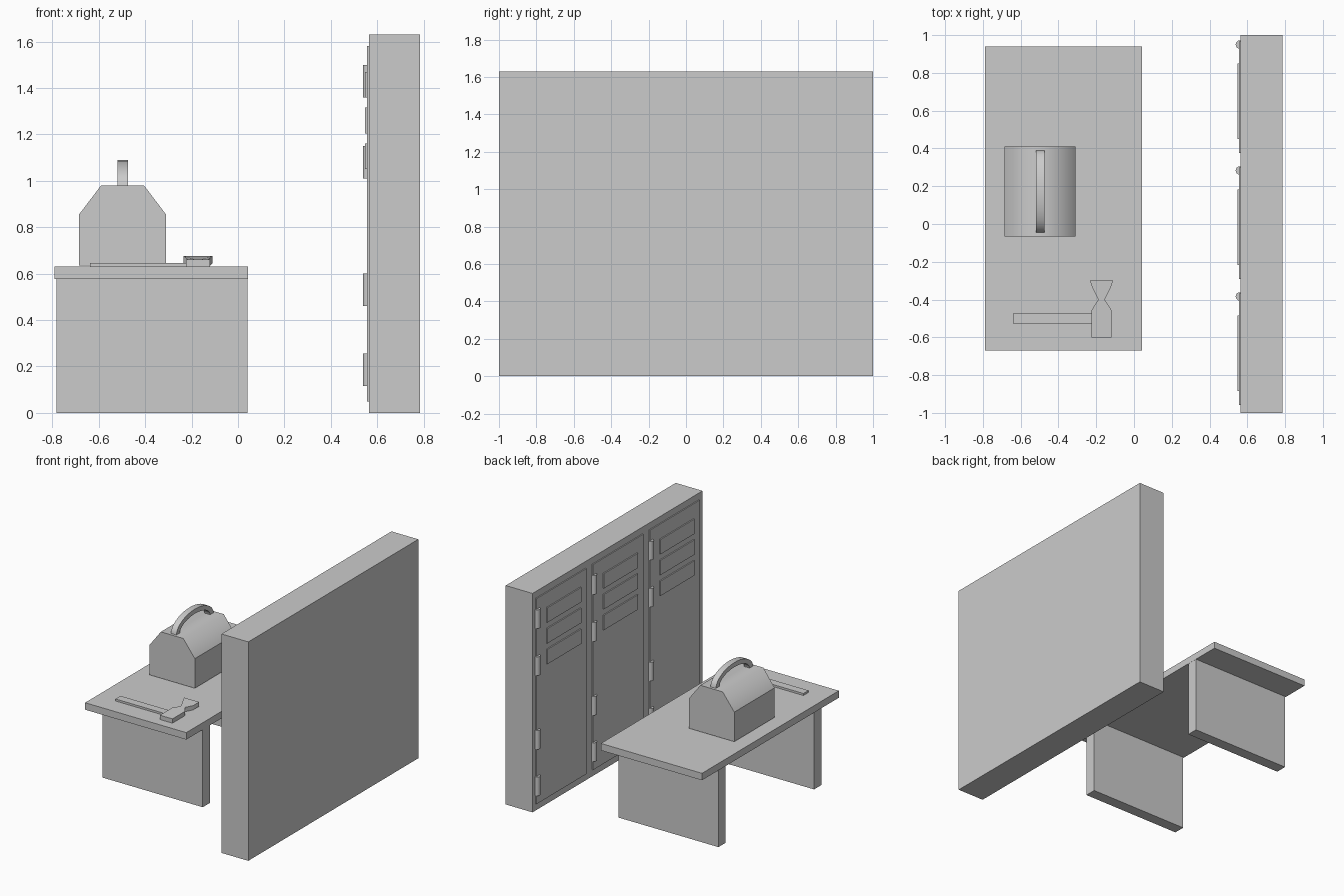
import bpy, bmesh, math

if "Cube" in bpy.data.objects:
    bpy.data.objects.remove(bpy.data.objects["Cube"], do_unlink=True)

GREY = 0.6
mat = bpy.data.materials.new("plain grey")
mat.use_nodes = True
mat.diffuse_color = (GREY, GREY, GREY, 1)
mat.node_tree.nodes["Principled BSDF"].inputs["Base Color"].default_value = (GREY, GREY, GREY, 1)


def finish(name, bm):
    bmesh.ops.recalc_face_normals(bm, faces=bm.faces)
    mesh = bpy.data.meshes.new(name)
    bm.to_mesh(mesh)
    bm.free()
    mesh.materials.append(mat)
    ob = bpy.data.objects.new(name, mesh)
    bpy.context.collection.objects.link(ob)
    return ob


def box(name, x, y, z):
    """Box from (min, max) pairs."""
    bm = bmesh.new()
    bmesh.ops.create_cube(bm, size=1)
    for v in bm.verts:
        for i, (lo, hi) in enumerate((x, y, z)):
            v.co[i] = lo if v.co[i] < 0 else hi
    return finish(name, bm)


def prism(points, offset):
    """Extrude a closed outline of 3D points along an offset."""
    bm = bmesh.new()
    face = bm.faces.new([bm.verts.new(p) for p in points])
    out = bmesh.ops.extrude_face_region(bm, geom=[face], use_keep_orig=True)
    moved = [g for g in out["geom"] if isinstance(g, bmesh.types.BMVert)]
    bmesh.ops.translate(bm, verts=moved, vec=offset)
    bmesh.ops.recalc_face_normals(bm, faces=bm.faces)
    return bm


def smooth(ob, angle):
    bpy.ops.object.select_all(action="DESELECT")
    ob.select_set(True)
    bpy.context.view_layer.objects.active = ob
    bpy.ops.object.shade_smooth_by_angle(angle=math.radians(angle))


# Lockers: three bays with door, louvres and hinges on the -x side
WIDTH = 2 / 3
for n in range(3):
    top = 1 - n * WIDTH
    tag = f"_{n + 1}"
    box("locker_body" + tag, (0.564, 0.785), (top - WIDTH, top), (0, 1.63))
    box("locker_door" + tag, (0.556, 0.566), (top - 0.625, top - 0.035), (0.05, 1.58))
    for k in range(3):
        z = 1.36 - k * 0.155
        box(f"louvre{tag}_{k + 1}", (0.547, 0.56), (top - 0.55, top - 0.15), (z, z + 0.11))
    for k, z in enumerate((0.115, 0.46, 1.01, 1.36)):
        bm = bmesh.new()
        bmesh.ops.create_cone(bm, cap_ends=True, segments=16, radius1=0.022,
                              radius2=0.022, depth=0.14)
        bmesh.ops.translate(bm, verts=bm.verts, vec=(0.56, top - 0.05, z + 0.07))
        smooth(finish(f"hinge{tag}_{k + 1}", bm), 40)

# Bench
box("bench_top", (-0.79, 0.043), (-0.67, 0.94), (0.578, 0.63))
box("front_leg", (-0.782, 0.042), (-0.475, -0.39), (0, 0.579))
box("back_leg", (-0.782, 0.042), (0.65, 0.735), (0, 0.579))

# Toolbox: gabled profile with a softly shaded lid
profile = [(-0.685, 0.635), (-0.31, 0.635), (-0.31, 0.855), (-0.405, 0.98),
           (-0.59, 0.98), (-0.685, 0.855)]
bm = prism([(x, -0.065, z) for x, z in profile], (0, 0.475, 0))
for f in bm.faces:
    f.smooth = f.normal.z > 0.3
for e in bm.edges:
    e.smooth = all(f.smooth for f in e.link_faces)
finish("toolbox", bm)

# Toolbox handle: elliptical arch band
STEPS = 20
arc = [math.pi * i / STEPS for i in range(STEPS + 1)]


def arch(a, h):
    return [(-0.52, 0.172 + a * math.cos(t), 0.978 + h * math.sin(t)) for t in arc]


bm = prism(arch(0.218, 0.112) + arch(0.178, 0.078)[::-1], (0.045, 0, 0))
smooth(finish("toolbox_handle", bm), 40)

# Hatchet lying on the bench
box("hatchet_handle", (-0.638, -0.22), (-0.53, -0.47), (0.63, 0.645))
MID = -0.172
half = [(0.052, -0.60), (0.052, -0.455), (0.017, -0.40), (0.045, -0.345), (0.062, -0.30)]
outline = [(MID + w, y) for w, y in half] + [(MID - w, y) for w, y in reversed(half)]
bm = prism([(x, y, 0.63) for x, y in outline], (0, 0, 0.032))
# the cutting edge flares upward
for v in bm.verts:
    if v.co.y > -0.31:
        v.co.z += 0.014
finish("hatchet_head", bm)
